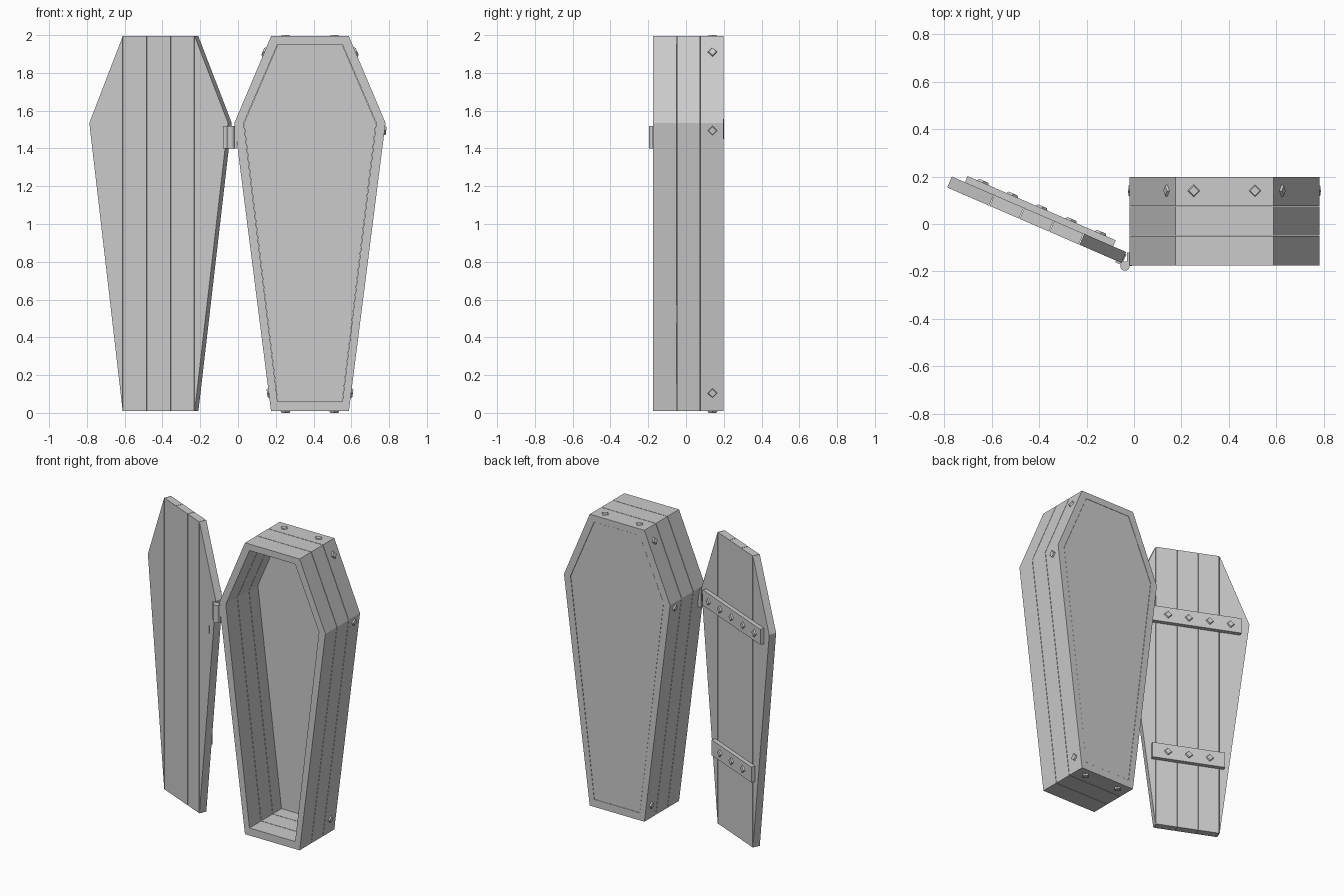
import bpy, bmesh, math
from mathutils import Matrix, Vector

cube = bpy.data.objects.get("Cube")
if cube:
    bpy.data.objects.remove(cube, do_unlink=True)

mat = bpy.data.materials.new("plain_grey")
mat.use_nodes = True
GREY = (0.6, 0.6, 0.6, 1)
mat.diffuse_color = GREY
mat.node_tree.nodes["Principled BSDF"].inputs["Base Color"].default_value = GREY

BOTTOM, SHOULDER, TOP = 0.009, 1.535, 1.994
WIDE, NARROW = 0.4, 0.206
FRONT, BACK = -0.175, 0.198
BODY = Matrix.Translation((0.381, 0, 0))
LID = Matrix.Translation((-0.42, -0.005, 0)) @ Matrix.Rotation(math.radians(-23.4), 4, 'Z')


def finish(name, bm, matrix):
    bmesh.ops.transform(bm, matrix=matrix, verts=bm.verts)
    bmesh.ops.recalc_face_normals(bm, faces=bm.faces)
    mesh = bpy.data.meshes.new(name)
    bm.to_mesh(mesh)
    bm.free()
    mesh.materials.append(mat)
    obj = bpy.data.objects.new(name, mesh)
    bpy.context.collection.objects.link(obj)
    return obj


def slab(name, outline, y0, y1, matrix):
    """Extrude an (x, z) outline from y0 to y1."""
    bm = bmesh.new()
    face = bm.faces.new([bm.verts.new((x, y0, z)) for x, z in outline])
    ext = bmesh.ops.extrude_face_region(bm, geom=[face])
    moved = [v for v in ext["geom"] if isinstance(v, bmesh.types.BMVert)]
    bmesh.ops.translate(bm, verts=moved, vec=(0, y1 - y0, 0))
    return finish(name, bm, matrix)


def box(name, x0, x1, y0, y1, z0, z1, matrix=Matrix()):
    return slab(name, [(x0, z0), (x1, z0), (x1, z1), (x0, z1)], y0, y1, matrix)


def hexagon(narrow, wide, bottom, top):
    return [(-narrow, bottom), (narrow, bottom), (wide, SHOULDER),
            (narrow, top), (-narrow, top), (-wide, SHOULDER)]


def stud(name, pos, normal, matrix, size=0.026, height=0.009):
    """Diamond nail head sitting on a surface."""
    bm = bmesh.new()
    bmesh.ops.create_cone(bm, cap_ends=True, segments=4, radius1=size,
                          radius2=size * 0.8, depth=height)
    n = Vector(normal).normalized()
    across = Vector((0, 1, 0)) if abs(n.y) < 0.5 else Vector((1, 0, 0))
    up = n.cross(across)
    basis = Matrix((across, up, n)).transposed().to_4x4()
    place = Matrix.Translation(Vector(pos) + n * height * 0.5)
    return finish(name, bm, matrix @ place @ basis)


# Body walls: three plank rings with hairline joints
outer = hexagon(NARROW, WIDE, BOTTOM, TOP)
inner = hexagon(0.172, 0.351, 0.06, 1.95)
joints = [FRONT, -0.05, 0.075, BACK]
for i in range(3):
    y0 = joints[i] + (0.0015 if i else 0)
    y1 = joints[i + 1] - (0.0015 if i < 2 else 0)
    bm = bmesh.new()
    loops = [[bm.verts.new((x, y, z)) for x, z in shape]
             for shape, y in ((outer, y0), (outer, y1), (inner, y1), (inner, y0))]
    for a, b in zip(loops, loops[1:] + loops[:1]):
        for k in range(6):
            m = (k + 1) % 6
            bm.faces.new((a[k], a[m], b[m], b[k]))
    finish(f"wall_ring_{i + 1}", bm, BODY)

# Back panel set inside the walls
slab("back_panel", hexagon(0.171, 0.349, 0.061, 1.949), 0.168, BACK - 0.001, BODY)

# Nail heads around the body
STUD_Y = 0.14
for side, label in ((-1, "right"), (1, "left")):
    for z in (1.91, 1.495, 0.105):
        end = TOP if z > SHOULDER else BOTTOM
        slope = (WIDE - NARROW) / (end - SHOULDER)
        x = WIDE - slope * (z - SHOULDER)
        stud(f"{label}_side_stud", (side * x, STUD_Y, z), (side, 0, slope), BODY)
    stud(f"{label}_top_stud", (side * 0.129, STUD_Y, TOP), (0, 0, 1), BODY, height=0.006)
    stud(f"{label}_bottom_stud", (side * 0.129, STUD_Y, BOTTOM), (0, 0, -1), BODY)

# Lid planks: three straight boards and two triangular side boards
THICK = 0.05
GAP = 0.0015
third = NARROW * 2 / 3
for i in range(3):
    left = -NARROW + i * third
    box(f"lid_plank_{i + 1}", left + GAP, left + third - GAP, 0, THICK, BOTTOM, TOP, LID)
for side, label in ((-1, "outer"), (1, "hinge")):
    edge = side * (NARROW + GAP)
    slab(f"lid_{label}_board", [(edge, BOTTOM), (side * WIDE, SHOULDER), (edge, TOP)],
         0, THICK, LID)

# Battens with nail heads across the outside of the lid
PITCH = 0.135
for label, half, z0, z1, reach in (("upper", 0.34, 1.45, 1.555, 2),
                                   ("lower", 0.235, 0.47, 0.575, 1)):
    box(f"{label}_batten", -half, half, THICK, THICK + 0.028, z0, z1, LID)
    for k in range(-reach, reach + 1):
        stud(f"{label}_batten_stud", (k * PITCH, THICK + 0.028, (z0 + z1) / 2),
             (0, 1, 0), LID)

# Small splits in the wood of the lid
for x, z0, z1 in ((-0.327, 1.14, 1.22), (0.322, 1.28, 1.335)):
    box("wood_split", x - 0.002, x + 0.002, -0.001, THICK + 0.001, z0, z1, LID)

# Hinge: barrel and two leaves
Z0, Z1 = 1.4, 1.52
bm = bmesh.new()
bmesh.ops.create_cone(bm, cap_ends=True, segments=16, radius1=0.02, radius2=0.02,
                      depth=Z1 - Z0)
barrel = finish("hinge_barrel", bm, Matrix.Translation((-0.038, -0.177, (Z0 + Z1) / 2)))
bpy.context.view_layer.objects.active = barrel
barrel.select_set(True)
bpy.ops.object.shade_smooth_by_angle()
box("hinge_body_leaf", -0.03, -0.008, -0.178, -0.12, Z0, Z1)
box("hinge_lid_leaf", 0.375, 0.405, -0.008, 0.04, Z0, Z1, LID)
